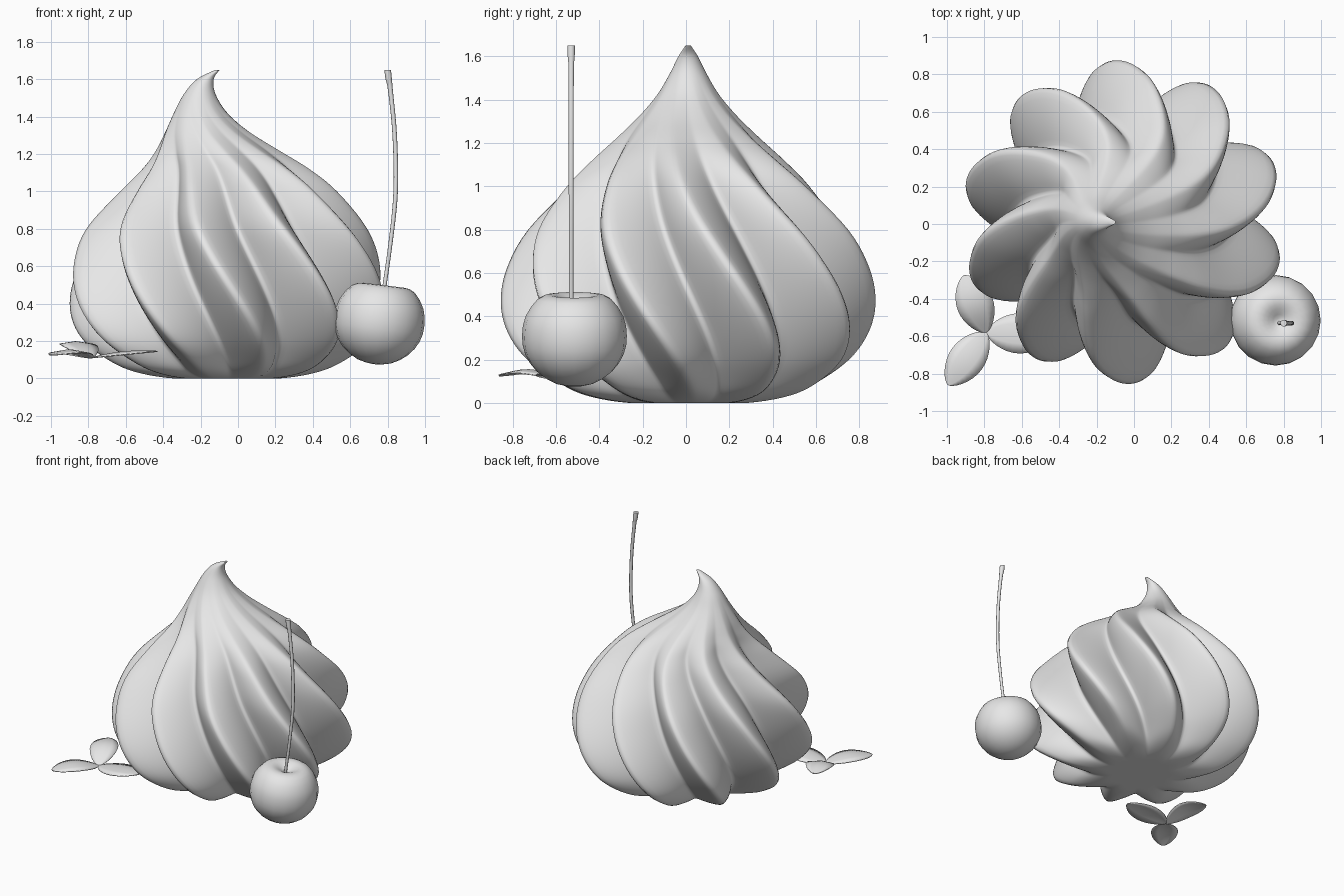
import bpy, bmesh, math
from mathutils import Vector, Matrix

cube = bpy.data.objects.get("Cube")
if cube:
    bpy.data.objects.remove(cube, do_unlink=True)

grey = bpy.data.materials.new("plain_grey")
grey.use_nodes = True
grey.diffuse_color = (0.8, 0.8, 0.8, 1)
grey.node_tree.nodes["Principled BSDF"].inputs["Base Color"].default_value = (0.8, 0.8, 0.8, 1)


def finish(bm, name, sharp=50):
    """Turn a bmesh into a smooth shaded object."""
    bmesh.ops.recalc_face_normals(bm, faces=bm.faces)
    mesh = bpy.data.meshes.new(name)
    bm.to_mesh(mesh)
    bm.free()
    obj = bpy.data.objects.new(name, mesh)
    bpy.context.collection.objects.link(obj)
    mesh.materials.append(grey)
    bpy.ops.object.select_all(action='DESELECT')
    obj.select_set(True)
    bpy.context.view_layer.objects.active = obj
    bpy.ops.object.shade_smooth_by_angle(angle=math.radians(sharp))
    return obj


def smooth_path(keys, steps):
    """Sample a Catmull-Rom curve through rows of any width."""
    rows = [keys[0]] + list(keys) + [keys[-1]]
    out = []
    for i in range(len(keys) - 1):
        for s in range(steps):
            t = s / steps
            out.append([0.5 * (2 * b + (c - a) * t + (2 * a - 5 * b + 4 * c - d) * t ** 2
                               + (3 * b - a - 3 * c + d) * t ** 3)
                        for a, b, c, d in zip(*rows[i:i + 4])])
    return out + [list(keys[-1])]


def skin(rings):
    """Join closed rings of points and cap both ends."""
    bm = bmesh.new()
    loops = [[bm.verts.new(p) for p in ring] for ring in rings]
    n = len(loops[0])
    for low, high in zip(loops, loops[1:]):
        for i in range(n):
            j = (i + 1) % n
            bm.faces.new((low[i], low[j], high[j], high[i]))
    bm.faces.new(loops[0][::-1])
    bm.faces.new(loops[-1])
    return bm


# Swirled cream: height, ridge radius, centre x, groove depth
cream_keys = [
    (0, .03, -.06, 0), (0, .28, -.06, .16), (.035, .49, -.06, .26),
    (.1, .635, -.06, .3), (.2, .765, -.06, .31), (.32, .84, -.06, .31),
    (.46, .866, -.06, .31), (.62, .84, -.06, .31), (.8, .755, -.06, .3),
    (1, .58, -.05, .25), (1.12, .45, -.065, .18), (1.22, .335, -.11, .1),
    (1.32, .23, -.165, .05), (1.42, .145, -.2, .02), (1.52, .085, -.205, 0),
    (1.6, .045, -.175, 0), (1.65, .012, -.11, 0)]
LOBES, SEGS = 10, 200
CREST = .95  # how close the lobes come to straight sided points
rings = []
for z, r, cx, depth in smooth_path(cream_keys, 5):
    phase = math.radians(93 - 43 * (z - .45))
    ring = []
    for i in range(SEGS):
        a = math.tau * i / SEGS + phase
        wave = math.asin(CREST * math.cos(LOBES * (a - phase))) / math.asin(CREST)
        rad = r * (1 - depth * (.5 - .5 * wave))
        ring.append((cx + rad * math.cos(a), .01 + rad * math.sin(a), max(z, 0)))
    rings.append(ring)
finish(skin(rings), "swirled_cream", 80)

# Cherry: profile of radius and height, with a dimple on top
cherry_keys = [(.01, -.225), (.09, -.21), (.175, -.155), (.228, -.075), (.242, .01),
               (.226, .1), (.17, .18), (.11, .2), (.06, .185), (.01, .155)]
rings = [[(r * math.cos(math.tau * i / 20), r * math.sin(math.tau * i / 20), z)
          for i in range(20)] for r, z in smooth_path(cherry_keys, 2)]
cherry = finish(skin(rings), "cherry")
cherry.matrix_world = Matrix.Translation((.755, -.515, .3)) @ Matrix.Rotation(math.radians(7), 4, 'Y')

# Cherry stem: x, z, radius, flared at the top
stem_keys = [(.775, .44, .011), (.815, .72, .011), (.843, 1, .012), (.838, 1.3, .012),
             (.815, 1.54, .013), (.806, 1.6, .017), (.8, 1.65, .018)]
rings = [[(x + r * math.cos(math.tau * i / 10), -.53 + r * math.sin(math.tau * i / 10), z)
          for i in range(10)] for x, z, r in smooth_path(stem_keys, 4)]
finish(skin(rings), "cherry_stem")


# Leaves: arched blades folded along the midrib
def leaf(name, tip, arch, width):
    base = Vector((-.79, -.58, .11))
    along = Vector(tip) - base
    side = Vector((-along.y, along.x, 0)).normalized()
    bm = bmesh.new()
    rows = []
    for i in range(17):
        t = .5 - .497 * math.cos(math.pi * i / 16)
        bulge = math.sin(math.pi * t)
        row = []
        for s in (-1, -.5, 0, .5, 1):
            p = base + along * t + side * width * s * bulge ** .62
            p.z += (arch - .015 * abs(s)) * bulge
            row.append(bm.verts.new(p))
        rows.append(row)
    for a, b in zip(rows, rows[1:]):
        for k in range(4):
            bm.faces.new((a[k], a[k + 1], b[k + 1], b[k]))
    solid = finish(bm, name).modifiers.new("thickness", 'SOLIDIFY')
    solid.thickness = .006
    solid.offset = 0


leaf("back_leaf", (-.91, -.275, .175), .05, .098)
leaf("front_leaf", (-.995, -.86, .125), .035, .097)
leaf("side_leaf", (-.43, -.59, .145), .015, .107)
